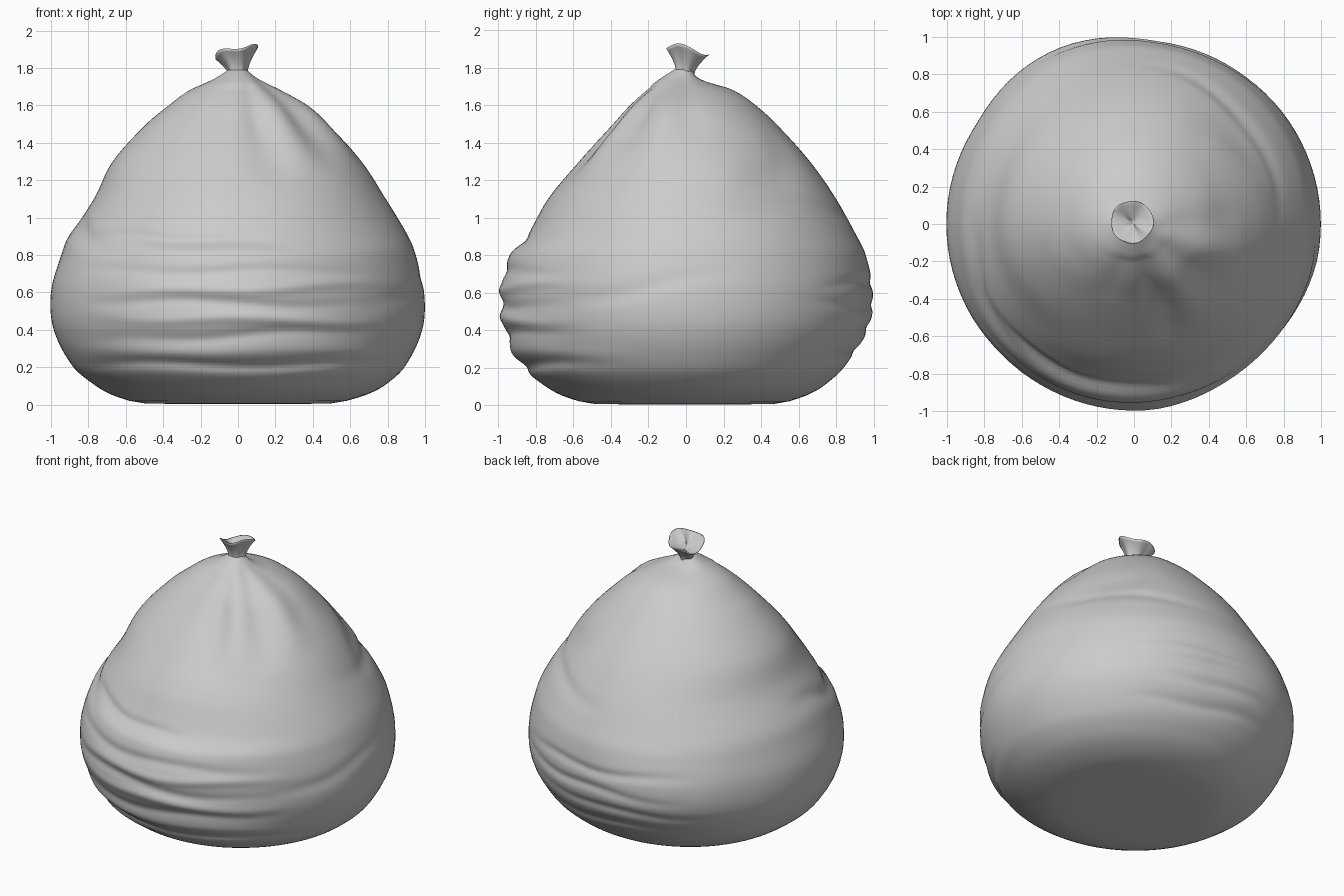
import bpy, bmesh, math

if "Cube" in bpy.data.objects:
    bpy.data.objects.remove(bpy.data.objects["Cube"])

SEG = 96


def lerp_table(table, z):
    """Smooth (Catmull-Rom style) lookup in rows of (z, values...)."""
    for i in range(len(table) - 1):
        a, b = table[i], table[i + 1]
        if z <= b[0] or i == len(table) - 2:
            p, q = table[max(i - 1, 0)], table[min(i + 2, len(table) - 1)]
            h = b[0] - a[0]
            t = min(max((z - a[0]) / h, 0), 1)
            out = []
            for k in range(1, len(a)):
                m0 = (b[k] - p[k]) / (b[0] - p[0]) * h
                m1 = (q[k] - a[k]) / (q[0] - a[0]) * h
                out.append((2*t**3 - 3*t*t + 1) * a[k] + (t**3 - 2*t*t + t) * m0
                           + (3*t*t - 2*t**3) * b[k] + (t**3 - t*t) * m1)
            return out


# Dark grey plastic
plastic = bpy.data.materials.new("grey_plastic")
plastic.diffuse_color = (.52, .52, .52, 1)
plastic.use_nodes = True
plastic.node_tree.nodes["Principled BSDF"].inputs["Base Color"].default_value = plastic.diffuse_color


def skin(name, rings, cap_first, cap_last):
    """Join rings of points into a smooth surface."""
    bm = bmesh.new()
    rows = [[bm.verts.new(p) for p in r] for r in rings]
    for a, b in zip(rows, rows[1:]):
        n = len(a)
        for j in range(n):
            bm.faces.new((a[j], a[(j + 1) % n], b[(j + 1) % n], b[j]))
    if cap_first:
        bm.faces.new(rows[0][::-1])
    if cap_last:
        bm.faces.new(rows[-1])
    me = bpy.data.meshes.new(name)
    bm.to_mesh(me)
    bm.free()
    for p in me.polygons:
        p.use_smooth = True
    me.materials.append(plastic)
    ob = bpy.data.objects.new(name, me)
    bpy.context.collection.objects.link(ob)
    return ob


# Bag outline: z, right, back, left, front radius
OUTLINE = [
    (.02, .58, .55, .58, .57), (.05, .68, .64, .67, .66), (.1, .78, .73, .76, .75),
    (.2, .89, .84, .88, .87), (.4, .985, .96, .985, .965), (.6, .995, .985, 1, .985),
    (.8, .95, .955, .945, .94), (.9, .91, .91, .905, .85), (1.1, .79, .8, .77, .735),
    (1.3, .66, .66, .67, .57), (1.5, .48, .48, .49, .39), (1.6, .37, .37, .37, .3),
    (1.68, .23, .25, .26, .21), (1.74, .11, .08, .13, .13), (1.79, .045, .04, .05, .05)]

# Cloth folds: azimuth deg, z, half width deg, thickness, slope, depth
FOLDS = [
    (268, .215, 60, .03, 0, -.024), (270, .28, 65, .04, 0, .012),
    (250, .88, 38, .03, -.03, -.022), (205, .9, 28, .045, -.1, -.022),
    (345, .62, 30, .045, .1, -.009), (45, 1.06, 40, .045, -.05, -.016),
    (42, 1.22, 22, .12, .08, -.025), (115, .55, 28, .25, 0, .035),
    (312, .5, 32, .3, 0, -.022)]
# Stacked sag ripples, on the front and on the back
FOLDS += [(270 + 12 * math.sin(3 * i), .37 + .085 * i, 48, .032, .03 * math.cos(2 * i),
           .014 * (-1) ** (i + 1)) for i in range(5)]
FOLDS += [(88 + 8 * math.sin(2 * i), .28 + .125 * i, 38, .028, .02 * math.cos(2 * i),
           -.014) for i in range(4)]

# Gathers running down from the knot: azimuth deg, lowest z, depth
GATHERS = [(287, 1.15, -.034), (304, 1.2, .022), (323, 1.25, -.03), (342, 1.3, .024),
           (2, 1.4, -.014), (250, 1.45, -.01)]


def bag_point(deg, z):
    th = math.radians(deg)
    c, s = math.cos(th), math.sin(th)
    right, back, left, front = lerp_table(OUTLINE, z)
    r = c * c * (right if c > 0 else left) + s * s * (back if s > 0 else front)
    for a, fz, w, t, slope, d in FOLDS:
        u = ((deg - a + 180) % 360 - 180) / w
        if abs(u) < 1.2:
            v = (z - fz - slope * u - .012 * math.sin(5 * u + a)) / t
            r += d * math.exp(-v * v) * max(0, 1 - (u / 1.2) ** 2) ** 1.5
    for a, low, d in GATHERS:
        f = min((z - low) / (1.76 - low), 1)
        if f > 0:
            u = ((deg - a + 180) % 360 - 180) / (9 + 5 * f)
            r += d * abs(math.sin(math.pi * f)) ** 1.2 * math.exp(-u * u)
    return (r * c, r * s - (.01 if z > 1.7 else 0), z)


degs = [360 * j / SEG for j in range(SEG)]

# Sagging bag body with its soft base
foot = [bag_point(d, .02) for d in degs]
rings = [[(x * k, y * k, .004 + .006 * abs(k - .6)) for x, y, z in foot]
         for k in (.03, .3, .6, .85)]
N = 110
rings += [[bag_point(d, .02 + 1.77 * i / N) for d in degs] for i in range(N + 1)]
skin("bag_body", rings, True, False)


# Flared tied end: outer wall up to the wavy rim, then inner funnel back down
def tie_ring(h, r, pleat):
    ring = []
    for d in degs:
        th = math.radians(d)
        rim = 1.885 + .035 * math.cos(th + math.radians(50)) + .012 * math.cos(3 * th + 1)
        rr = r * (1 + pleat * (math.sin(5 * th + 2 * h) + .6 * math.sin(3 * th + 1)))
        ring.append((rr * math.cos(th) - .01 * h, rr * math.sin(th) - .01 + .02 * h,
                     1.75 + (rim - 1.75) * h))
    return ring


outer = [tie_ring(h, .05 + .064 * max(0, h - .2) ** 1.5 / .8 ** 1.5, .09 - .07 * h)
         for h in (i / 10 for i in range(11))]
inner = [tie_ring(1 - .4 * t, .108 - .1 * t, .02 + .15 * t) for t in (i / 8 for i in range(9))]
skin("tied_end", outer + inner, False, True)
